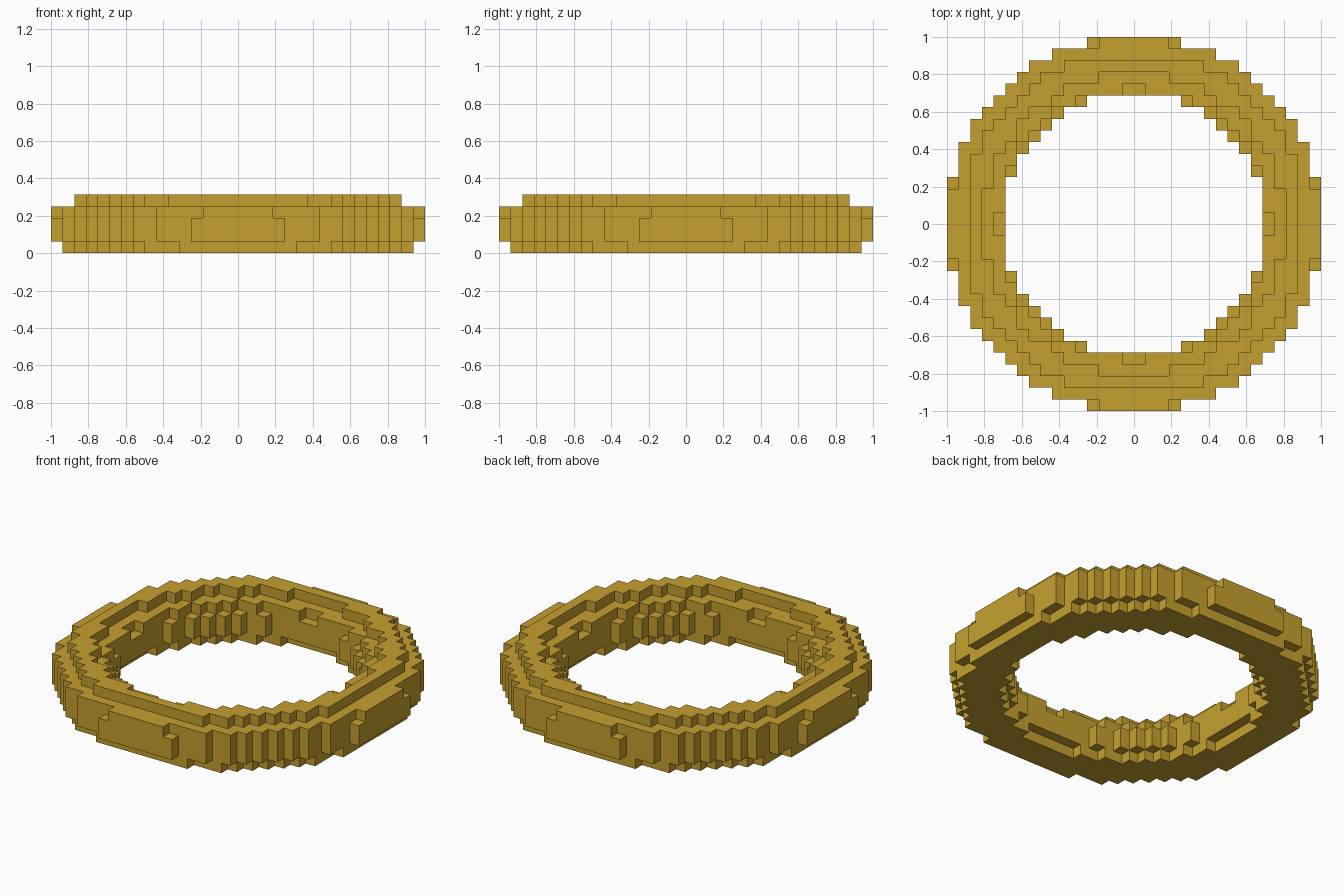
import bpy
import bmesh
from math import hypot
from mathutils import Vector

cube = bpy.data.objects.get("Cube")
if cube:
    bpy.data.objects.remove(cube, do_unlink=True)

UNIT = 1 / 16          # edge of one block
HALF = 16              # blocks from centre to rim

# Each layer from the ground up: inner radius, outer radius, reach along the axes
LAYERS = [
    (11.81, 15.47, 15),
    (11.20, 16.00, 16),
    (11.20, 16.00, 16),
    (11.55, 16.00, 16),
    (12.82, 14.65, 14),
]


def filled(x, y, z):
    """True where the blocky ring has a block."""
    if not 0 <= z < len(LAYERS):
        return False
    inner, outer, reach = LAYERS[z]
    cx, cy = abs(x + 0.5), abs(y + 0.5)
    if max(cx, cy) > reach:
        return False
    # the upper rim plates are one block shorter at each end
    if z == 3 and max(cx, cy) > 15 and min(cx, cy) > 3:
        return False
    return inner < hypot(cx, cy) < outer


def add_side(bm, cell, axis, sign):
    """Add the outward face of a block on one side."""
    centre = Vector(cell) + Vector((0.5, 0.5, 0.5))
    normal, u, v = Vector(), Vector(), Vector()
    normal[axis] = sign / 2
    u[(axis + 1) % 3] = 0.5
    v[(axis + 2) % 3] = sign / 2
    corners = (-u - v, u - v, u + v, v - u)
    bm.faces.new([bm.verts.new((centre + normal + c) * UNIT) for c in corners])


# Gold material
gold = bpy.data.materials.new("gold")
gold.use_nodes = True
colour = (0.56, 0.35, 0.028, 1)
gold.diffuse_color = colour
shader = gold.node_tree.nodes["Principled BSDF"]
shader.inputs["Base Color"].default_value = colour
shader.inputs["Roughness"].default_value = 0.6

# Blocky ring: only the exposed block sides become faces
bm = bmesh.new()
for z in range(len(LAYERS)):
    for x in range(-HALF, HALF):
        for y in range(-HALF, HALF):
            if not filled(x, y, z):
                continue
            for axis in range(3):
                for sign in (-1, 1):
                    neighbour = [x, y, z]
                    neighbour[axis] += sign
                    if not filled(*neighbour):
                        add_side(bm, (x, y, z), axis, sign)
bmesh.ops.remove_doubles(bm, verts=bm.verts[:], dist=UNIT / 100)

mesh = bpy.data.meshes.new("block_ring")
bm.to_mesh(mesh)
bm.free()
mesh.materials.append(gold)
ring = bpy.data.objects.new("block_ring", mesh)
bpy.context.collection.objects.link(ring)
